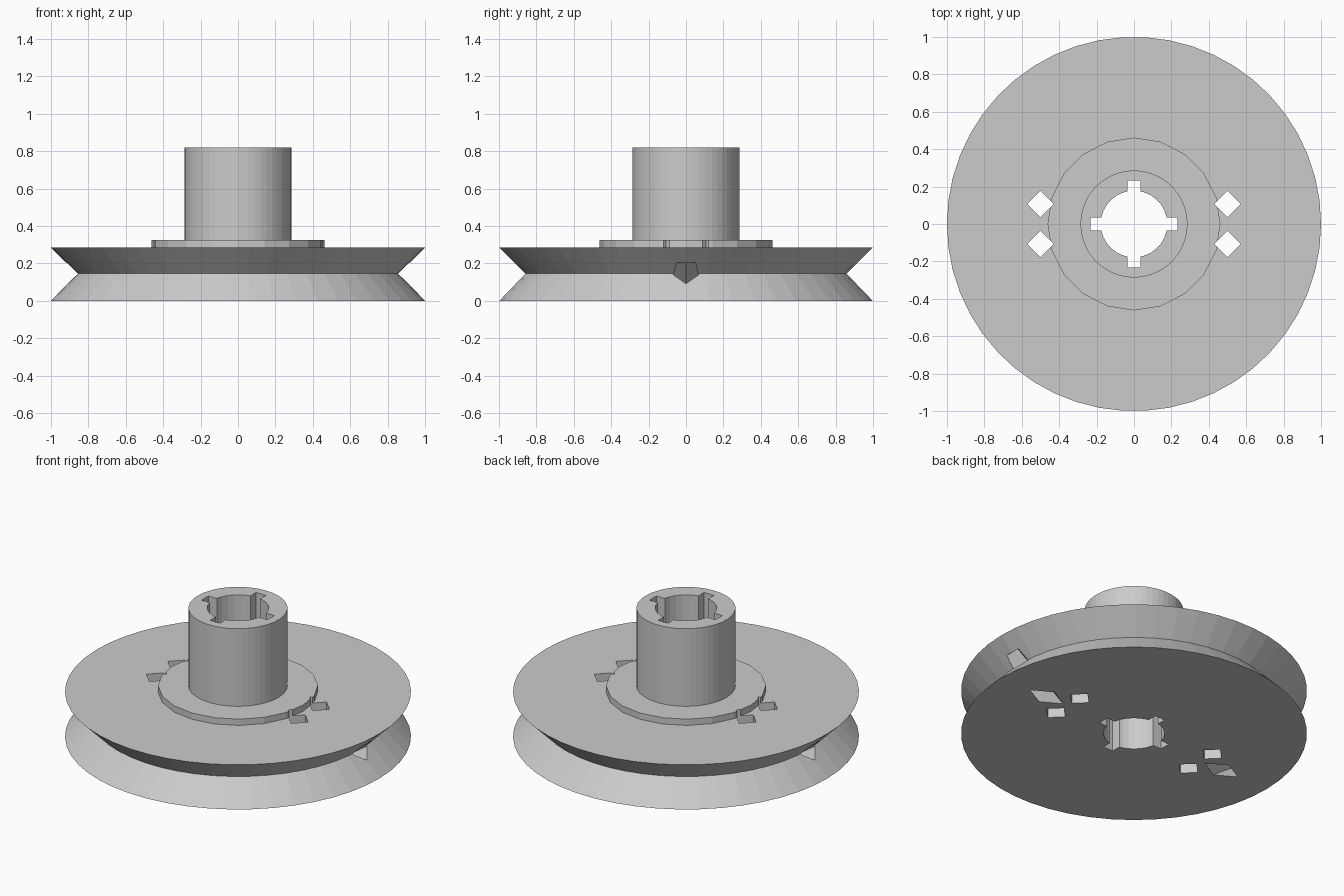
import bpy
import math
from mathutils import Matrix, Vector

if "Cube" in bpy.data.objects:
    bpy.data.objects.remove(bpy.data.objects["Cube"], do_unlink=True)

grey = bpy.data.materials.new("plain grey")
grey.use_nodes = True
GREY = (0.6, 0.6, 0.6, 1)
grey.diffuse_color = GREY
grey.node_tree.nodes["Principled BSDF"].inputs["Base Color"].default_value = GREY


def lathe(name, rings, sides):
    """Closed solid from (radius, z) rings stacked bottom to top."""
    verts = [(r * math.cos(a), r * math.sin(a), z) for r, z in rings
             for a in (math.tau * i / sides for i in range(sides))]
    faces = [tuple(reversed(range(sides))),
             tuple(range(len(verts) - sides, len(verts)))]
    for k in range(len(rings) - 1):
        for i in range(sides):
            j = (i + 1) % sides
            a, b = k * sides, (k + 1) * sides
            faces.append((a + i, a + j, b + j, b + i))
    mesh = bpy.data.meshes.new(name)
    mesh.from_pydata(verts, [], faces)
    obj = bpy.data.objects.new(name, mesh)
    bpy.context.collection.objects.link(obj)
    mesh.materials.append(grey)
    return obj


def box(name, size, matrix):
    """Box of the given size placed by a matrix."""
    bpy.ops.mesh.primitive_cube_add(size=1)
    obj = bpy.context.object
    obj.name = name
    obj.data.transform(matrix @ Matrix.Diagonal((*size, 1)))
    obj.data.materials.append(grey)
    return obj


def boolean(target, tool, operation):
    """Apply a boolean and remove the tool."""
    mod = target.modifiers.new(operation, 'BOOLEAN')
    mod.operation, mod.solver, mod.object = operation, 'EXACT', tool
    bpy.context.view_layer.objects.active = target
    bpy.ops.object.modifier_apply(modifier=mod.name)
    bpy.data.objects.remove(tool, do_unlink=True)


# Grooved wheel, with the raised flange and hub joined on top
pulley = lathe("grooved_pulley", [(1, 0), (0.86, 0.145), (1, 0.285)], 50)
boolean(pulley, lathe("flange", [(0.462, 0.2), (0.462, 0.325)], 20), 'UNION')
boolean(pulley, lathe("hub", [(0.286, 0.2), (0.286, 0.82)], 50), 'UNION')

# Shaft bore with four key slots
boolean(pulley, lathe("bore", [(0.178, -0.1), (0.178, 1)], 30), 'DIFFERENCE')
for size in ((0.466, 0.07, 2), (0.07, 0.466, 2)):
    boolean(pulley, box("key_slot", size, Matrix()), 'DIFFERENCE')

# Diamond through holes and slanted cord tunnels on both sides
slope = math.radians(35)
along = Vector((math.cos(slope), 0, math.sin(slope)))
quarter = math.radians(45)
for side in (0, math.pi):
    turn = Matrix.Rotation(side, 4, 'Z')
    for y in (-0.107, 0.107):
        place = turn @ Matrix.Translation((0.5, y, 0)) @ Matrix.Rotation(quarter, 4, 'Z')
        boolean(pulley, box("tie_hole", (0.1, 0.1, 2), place), 'DIFFERENCE')
    centre = Vector((0.865, 0, 0.145)) - along * 0.225
    place = (turn @ Matrix.Translation(centre) @ Matrix.Rotation(-slope, 4, 'Y')
             @ Matrix.Rotation(quarter, 4, 'X'))
    boolean(pulley, box("cord_tunnel", (0.6, 0.1, 0.1), place), 'DIFFERENCE')
